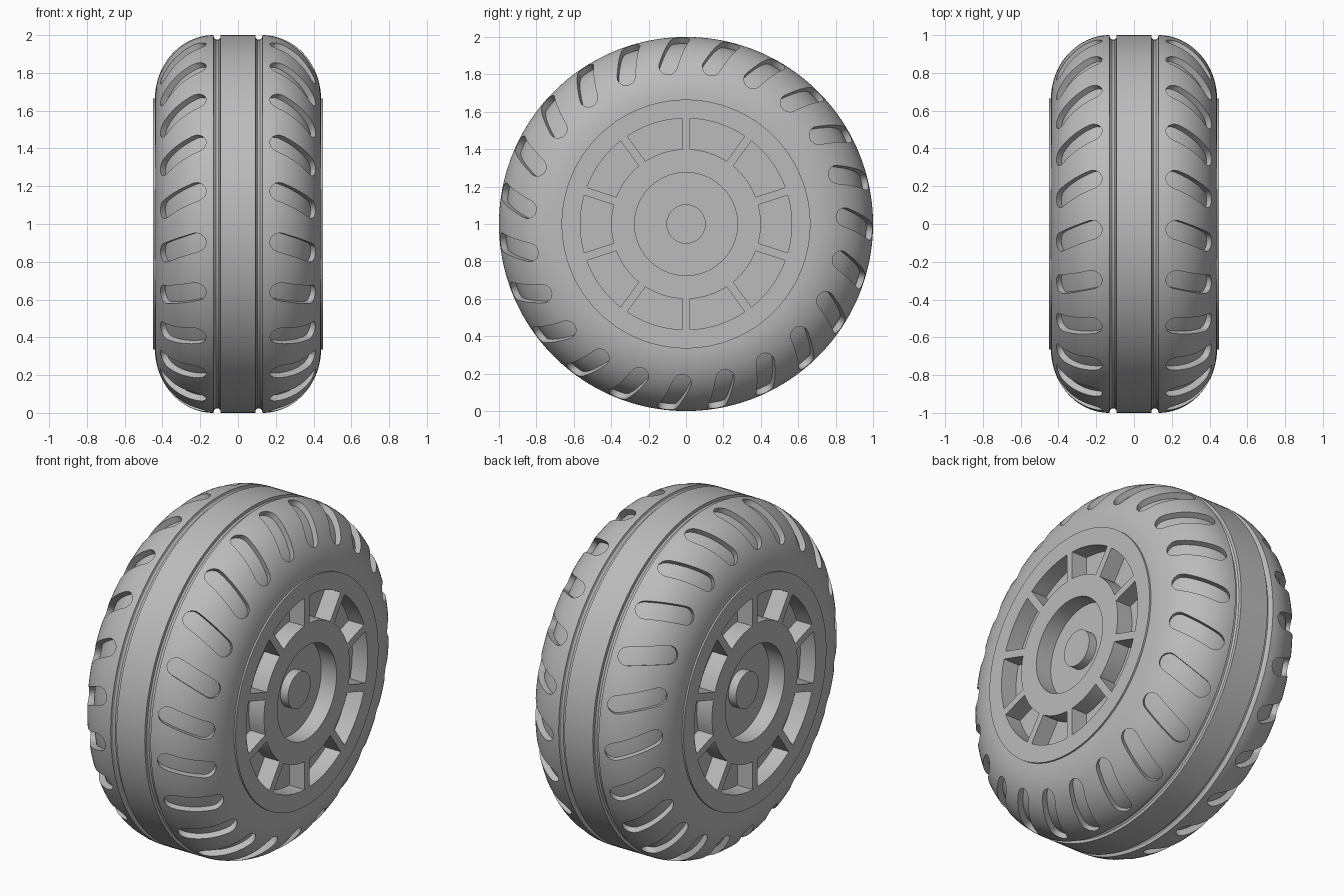
import bpy, bmesh
from math import sin, cos, pi, asin, radians
from mathutils import Vector, Matrix

if "Cube" in bpy.data.objects:
    bpy.data.objects.remove(bpy.data.objects["Cube"])

CENTRE = Vector((0, 0, 1))
SIDES = (1, -1)

grey = bpy.data.materials.new("plain grey")
grey.use_nodes = True
grey.diffuse_color = (0.5, 0.5, 0.5, 1)
grey.node_tree.nodes["Principled BSDF"].inputs["Base Color"].default_value = grey.diffuse_color


def make_object(name, bm):
    bmesh.ops.recalc_face_normals(bm, faces=bm.faces)
    mesh = bpy.data.meshes.new(name)
    bm.to_mesh(mesh)
    bm.free()
    mesh.materials.append(grey)
    obj = bpy.data.objects.new(name, mesh)
    bpy.context.collection.objects.link(obj)
    return obj


def revolve(name, half, steps=160):
    """Mirror a half profile of (x, radius) points and turn it about the axle."""
    profile = half + [(-x, r) for x, r in reversed(half)]
    bm = bmesh.new()
    verts = [bm.verts.new((x, 0, 1 + r)) for x, r in profile]
    edges = [bm.edges.new(pair) for pair in zip(verts, verts[1:] + verts[:1])]
    bmesh.ops.spin(bm, geom=verts + edges, cent=CENTRE, axis=(1, 0, 0),
                   angle=2 * pi, steps=steps, use_merge=True)
    bmesh.ops.remove_doubles(bm, verts=bm.verts, dist=0.0001)
    return make_object(name, bm)


def prism(bm, outline, depth):
    """Add a closed prism from an outline and an extrusion vector."""
    face = bm.faces.new([bm.verts.new(p) for p in outline])
    extruded = bmesh.ops.extrude_face_region(bm, geom=[face], use_keep_orig=True)["geom"]
    moved = [g for g in extruded if isinstance(g, bmesh.types.BMVert)]
    bmesh.ops.translate(bm, verts=moved, vec=depth)


def cut(target, cutter):
    """Subtract the cutter, apply the result and discard the cutter."""
    cutter.hide_render = True
    mod = target.modifiers.new("cut", "BOOLEAN")
    mod.operation, mod.solver, mod.object = "DIFFERENCE", "EXACT", cutter
    bpy.context.view_layer.objects.active = target
    bpy.ops.object.modifier_apply(modifier=mod.name)
    bpy.data.objects.remove(cutter)


def shoulder(inset):
    """Rounded tyre shoulder, from tread to bead."""
    return [(0.13 + (0.31 - inset) * sin(t), 0.66 + (0.34 - inset) * cos(t))
            for t in (pi / 2 * i / 20 for i in range(21))]


# Tyre with two tread grooves
groove = [(0.092, 1), (0.094, 0.984), (0.103, 0.976), (0.117, 0.976), (0.126, 0.984)]
tyre = revolve("tyre", groove + shoulder(0) + [(0.40, 0.6)])
# Inner carcass that forms the floor of the tread slots
carcass = revolve("tyre_carcass", shoulder(0.035) + [(0.38, 0.62)])

# Slanted rounded slots around both shoulders
SLOTS = 23
bm = bmesh.new()
for side in SIDES:
    for i in range(SLOTS):
        a = 2 * pi * i / SLOTS
        radial = Vector((0, cos(a), sin(a)))
        tangent = Vector((0, -sin(a), cos(a)))
        out = Vector((side, 0, 0))
        along = (out * 0.24 - radial * 0.20).normalized()
        normal = (out * 0.20 + radial * 0.24).normalized()
        mid = CENTRE + out * 0.29 + radial * 0.90
        reach = along * 0.105 + tangent * 0.037
        length = reach.normalized()
        width = normal.cross(length)
        outline = []
        for end in SIDES:
            for k in range(9):
                t = pi * k / 8 - pi / 2
                outline.append(mid + end * (reach + 0.05 * (length * cos(t) + width * sin(t)))
                               - normal * 0.06)
        prism(bm, outline, normal * 0.25)
cut(tyre, make_object("slot_cutter", bm))

# Hub with a round recess and a short axle stub on each side
hub = revolve("hub", [(0.40, 0), (0.40, 0.105), (0.35, 0.105), (0.35, 0.275),
                      (0.45, 0.275), (0.45, 0.665), (0.30, 0.665)])

# Ring of pockets between parallel-sided spokes
POCKETS = 10
bm = bmesh.new()
for side in SIDES:
    for i in range(POCKETS):
        outline = []
        for r, direction in ((0.40, 1), (0.565, -1)):
            half = pi / POCKETS - asin(0.022 / r)
            for k in range(9):
                a = 2 * pi * i / POCKETS + direction * half * (k / 4 - 1)
                outline.append((side * 0.35, r * cos(a), 1 + r * sin(a)))
        prism(bm, outline, Vector((side * 0.2, 0, 0)))
cut(hub, make_object("pocket_cutter", bm))

# Smooth shading with crisp edges
bpy.ops.object.select_all(action="DESELECT")
for obj in (tyre, carcass, hub):
    obj.select_set(True)
bpy.context.view_layer.objects.active = tyre
bpy.ops.object.shade_smooth_by_angle(angle=radians(30))
